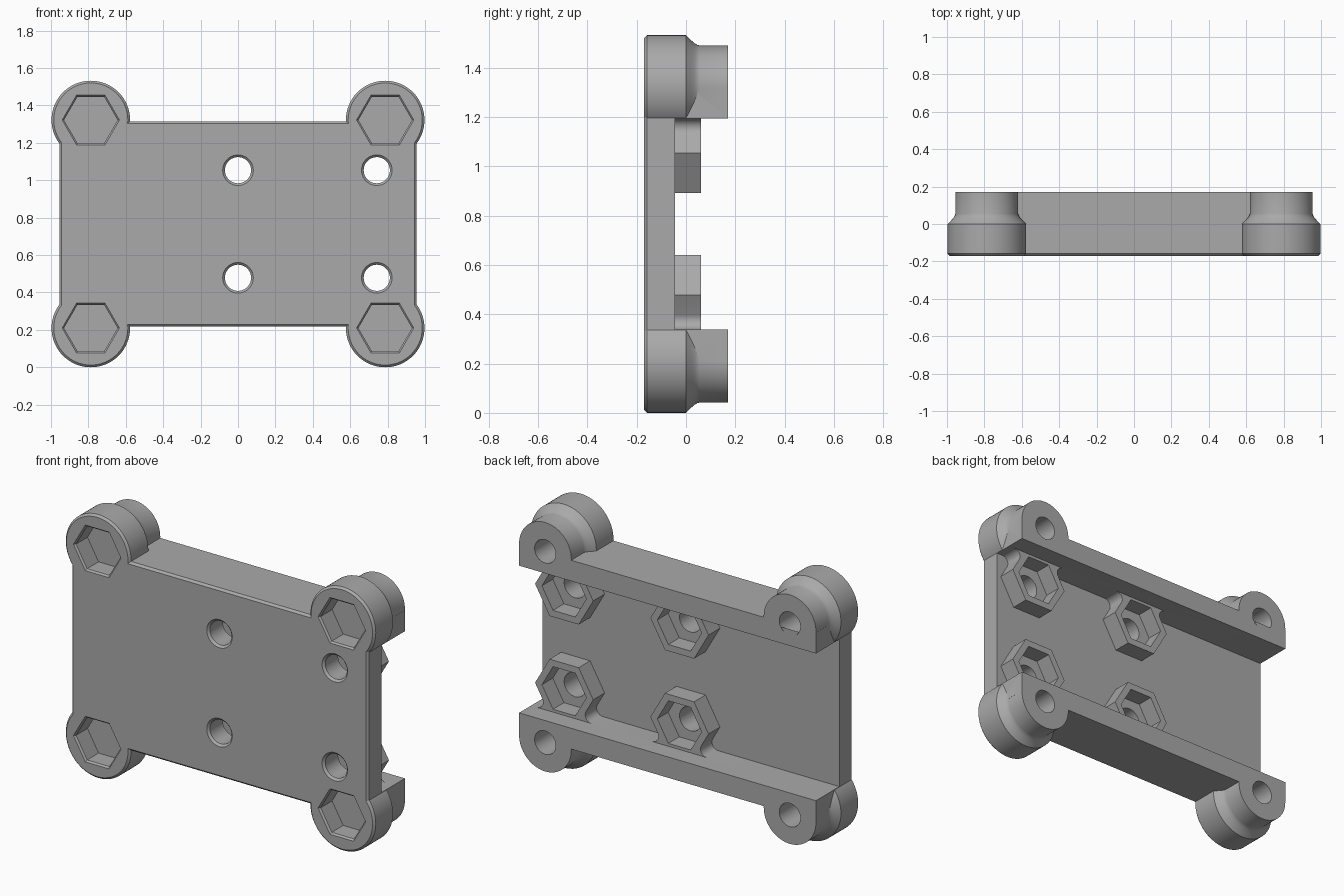
import bpy
import bmesh
from math import sin, cos, pi, radians

if "Cube" in bpy.data.objects:
    bpy.data.objects.remove(bpy.data.objects["Cube"], do_unlink=True)

FRONT, FLOOR, BACK = -0.17, -0.045, 0.17    # plate front, plate back, rail back
MID = 0.766                                 # height of the mirror plane
WIDTH = 0.955
RAIL_IN, RAIL_OUT = 0.428, 0.549            # rail edges from the mirror plane
BOSS_X, BOSS_Z = 0.787, 0.556
NUT_Z = 0.2875
STANDOFF_TOP = 0.06

grey = bpy.data.materials.new("mid_grey")
grey.use_nodes = True
colour = (0.4, 0.4, 0.4, 1)
grey.diffuse_color = colour
grey.node_tree.nodes["Principled BSDF"].inputs["Base Color"].default_value = colour


def ring(cx, cz, r, n=64):
    return [(cx + r * cos(2 * pi * i / n), cz + r * sin(2 * pi * i / n)) for i in range(n)]


def rect(x, z0, z1):
    return [(-x, z0), (x, z0), (x, z1), (-x, z1)]


def loft(name, sections, clip=None):
    """Solid through (y, outline) sections; clip = (height, side to keep)."""
    bm = bmesh.new()
    loops = [[bm.verts.new((x, y, z)) for x, z in pts] for y, pts in sections]
    for a, b in zip(loops, loops[1:]):
        for i in range(len(a)):
            j = (i + 1) % len(a)
            bm.faces.new((a[i], a[j], b[j], b[i]))
    bm.faces.new(loops[0])
    bm.faces.new(loops[-1])
    if clip:
        height, side = clip
        bmesh.ops.bisect_plane(bm, geom=bm.verts[:] + bm.edges[:] + bm.faces[:],
                               plane_co=(0, 0, height), plane_no=(0, 0, side), clear_inner=True)
        bmesh.ops.holes_fill(bm, edges=[e for e in bm.edges if e.is_boundary])
    bmesh.ops.recalc_face_normals(bm, faces=bm.faces[:])
    mesh = bpy.data.meshes.new(name)
    bm.to_mesh(mesh)
    bm.free()
    mesh.materials.append(grey)
    ob = bpy.data.objects.new(name, mesh)
    bpy.context.collection.objects.link(ob)
    return ob


def combine(body, other, operation):
    mod = body.modifiers.new(operation.lower(), 'BOOLEAN')
    mod.operation, mod.solver, mod.object = operation, 'EXACT', other
    bpy.context.view_layer.objects.active = body
    bpy.ops.object.modifier_apply(modifier=mod.name)
    bpy.data.objects.remove(other, do_unlink=True)


def fillet(cx, cz, side, s):
    """Outline easing a standoff's slanted flank into the rail."""
    r = 0.04
    drop = RAIL_IN - NUT_Z
    px = 0.187 - drop / math_tan60
    pts = [(px - 0.02 * cos(pi / 6), -drop - 0.02 * sin(pi / 6))]
    ox, oz = px + 2 * r * cos(pi / 6), -drop + r
    for i in range(9):
        a = radians(150 + 15 * i)
        pts.append((ox + r * cos(a), oz + r * sin(a)))
    return [(cx + side * x, cz - s * z) for x, z in pts]


math_tan60 = 3 ** 0.5

# Plate with a chamfered front edge
lo, hi = MID - RAIL_OUT, MID + RAIL_OUT
body = loft("mounting_plate", [(FRONT, rect(WIDTH - 0.012, lo + 0.012, hi - 0.012)),
                               (FRONT + 0.012, rect(WIDTH, lo, hi)),
                               (FLOOR, rect(WIDTH, lo, hi))])

cutters = []
for s in (-1, 1):
    # Rails along the top and bottom edges
    z0, z1 = sorted((MID + s * RAIL_IN, MID + s * RAIL_OUT))
    combine(body, loft("rail", [(FLOOR - 0.05, rect(WIDTH, z0, z1)),
                                (BACK, rect(WIDTH, z0, z1))]), 'UNION')

    # Stepped corner bosses, cut flush with the rail's inner face
    for side in (-1, 1):
        bx, bz = side * BOSS_X, MID + s * BOSS_Z
        profile = [(FRONT, 0.198), (FRONT + 0.012, 0.21), (0, 0.21), (0.02, 0.19),
                   (0.035, 0.177), (0.045, 0.171), (0.055, 0.168), (BACK, 0.168)]
        boss = loft("corner_boss", [(y, ring(bx, bz, r)) for y, r in profile],
                    clip=(MID + s * RAIL_IN, s))
        combine(body, boss, 'UNION')
        # Hex pocket in front and screw hole behind
        cutters.append(loft("bolt_pocket", [(FRONT - 0.01, ring(bx, bz, 0.163, 6)),
                                            (FRONT + 0.01, ring(bx, bz, 0.143, 6)),
                                            (FLOOR - 0.01, ring(bx, bz, 0.143, 6))]))
        cutters.append(loft("screw_hole", [(FLOOR + 0.01, ring(bx, bz, 0.068, 40)),
                                           (BACK + 0.02, ring(bx, bz, 0.068, 40))]))

    # Hexagonal nut standoffs with eased corners against the rail
    for cx in (0, 0.742):
        cz = MID + s * NUT_Z
        combine(body, loft("nut_standoff", [(FLOOR - 0.02, ring(cx, cz, 0.187, 6)),
                                            (STANDOFF_TOP, ring(cx, cz, 0.187, 6))]), 'UNION')
        for side in (-1, 1):
            outline = fillet(cx, cz, side, s)
            combine(body, loft("fillet", [(FLOOR - 0.02, outline),
                                          (STANDOFF_TOP, outline)]), 'UNION')
        cutters.append(loft("nut_pocket", [(FLOOR + 0.005, ring(cx, cz, 0.143, 6)),
                                           (STANDOFF_TOP + 0.02, ring(cx, cz, 0.143, 6))]))
        cutters.append(loft("through_hole", [(FRONT - 0.01, ring(cx, cz, 0.092, 40)),
                                             (FRONT + 0.012, ring(cx, cz, 0.07, 40)),
                                             (FLOOR + 0.02, ring(cx, cz, 0.07, 40))]))

for cutter in cutters:
    combine(body, cutter, 'DIFFERENCE')

# Smooth the round walls, keep the edges sharp
bpy.ops.object.select_all(action='DESELECT')
body.select_set(True)
bpy.context.view_layer.objects.active = body
bpy.ops.object.shade_smooth_by_angle(angle=radians(25))
